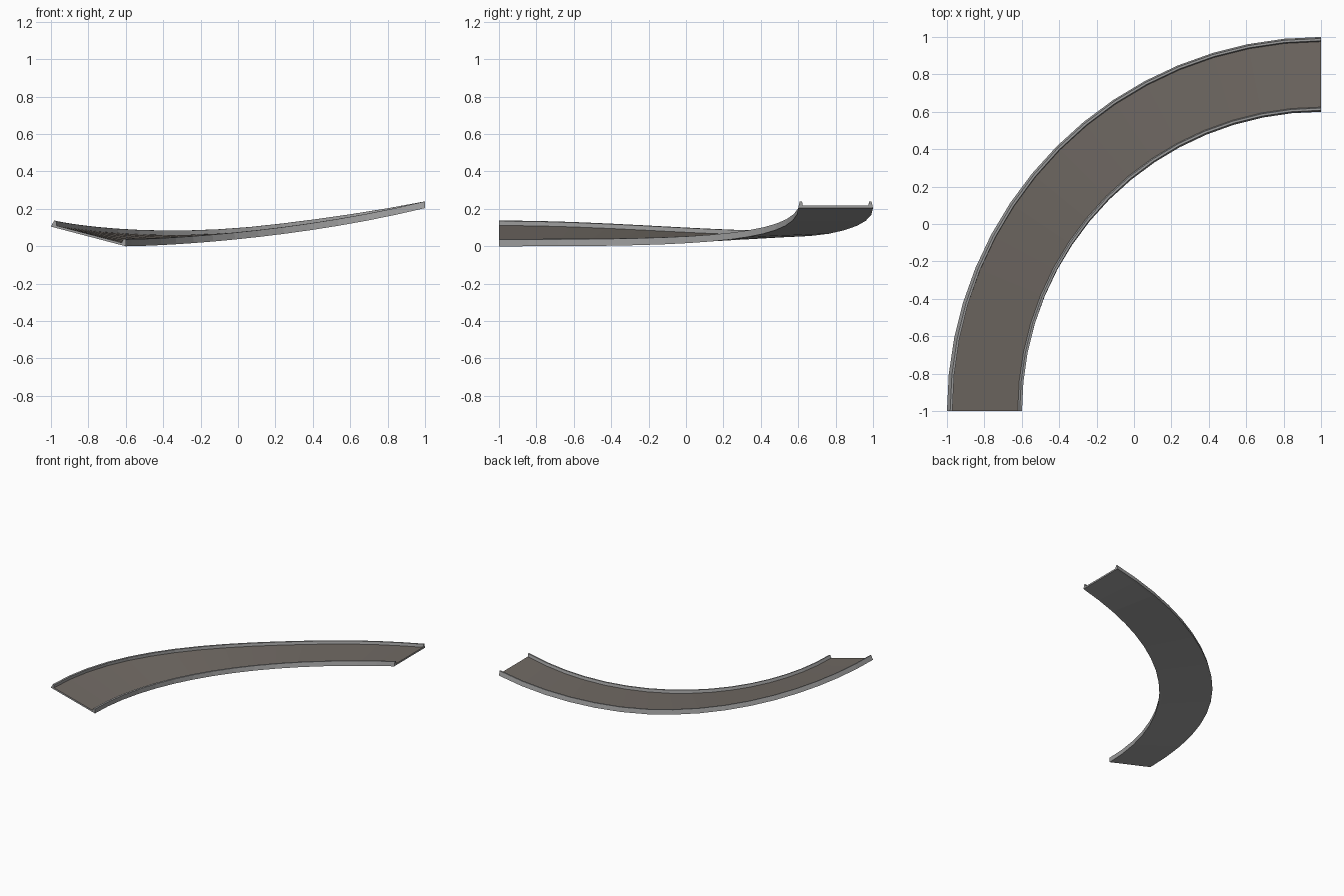
import bpy, bmesh, math
from mathutils import Vector

if "Cube" in bpy.data.objects:
    bpy.data.objects.remove(bpy.data.objects["Cube"])

SEG = 16
R_IN, R_OUT = 1.6, 2.0
CENTRE = Vector((1, -1, 0))


def material(name, rgb):
    m = bpy.data.materials.new(name)
    m.diffuse_color = (*rgb, 1)
    m.use_nodes = True
    m.node_tree.nodes["Principled BSDF"].inputs["Base Color"].default_value = m.diffuse_color
    return m


concrete = material("concrete grey", (0.34, 0.34, 0.34))
asphalt = material("asphalt brown grey", (0.165, 0.145, 0.128))


def frame(t):
    """Inner edge point, banked across direction and its normal."""
    phi = t * math.pi / 2
    out = Vector((-math.cos(phi), math.sin(phi), 0))
    u = min(t / 0.72, 1)
    bank = 0.105 * (1 - u * u * (3 - 2 * u))
    rise = 0.204 * t ** 3
    across = out * (R_OUT - R_IN) + Vector((0, 0, bank))
    normal = (Vector((0, 0, 1)) - out * bank / 0.4).normalized()
    return CENTRE + out * R_IN + Vector((0, 0, rise)), across, normal


def sweep(name, profile, mat):
    """Sweep a closed (across, up) profile along the banked bend."""
    bm = bmesh.new()
    rings = []
    for i in range(SEG + 1):
        p, a, n = frame(i / SEG)
        rings.append([bm.verts.new(p + a * (s / 0.4) + n * h) for s, h in profile])
    k = len(profile)
    for r, q in zip(rings, rings[1:]):
        for j in range(k):
            bm.faces.new((r[j], r[(j + 1) % k], q[(j + 1) % k], q[j]))
    bm.faces.new(rings[0])
    bm.faces.new(rings[-1])
    bmesh.ops.recalc_face_normals(bm, faces=bm.faces)
    mesh = bpy.data.meshes.new(name)
    bm.to_mesh(mesh)
    bm.free()
    ob = bpy.data.objects.new(name, mesh)
    bpy.context.collection.objects.link(ob)
    mesh.materials.append(mat)
    return ob


# Road slab: brown driving surface on top, grey underneath
road = sweep("road_slab", [(0.02, 0), (0.38, 0), (0.38, 0.013), (0.02, 0.013)], concrete)
road.data.materials.append(asphalt)
for f in road.data.polygons:
    if f.normal.z > 0.7:
        f.material_index = 1

# Tapered kerbs along both edges
kerb = [(0, 0), (0.02, 0), (0.025, 0.013), (0.02, 0.036), (0.008, 0.036)]
sweep("inner_kerb", kerb, concrete)
sweep("outer_kerb", [(0.4 - s, h) for s, h in kerb], concrete)
